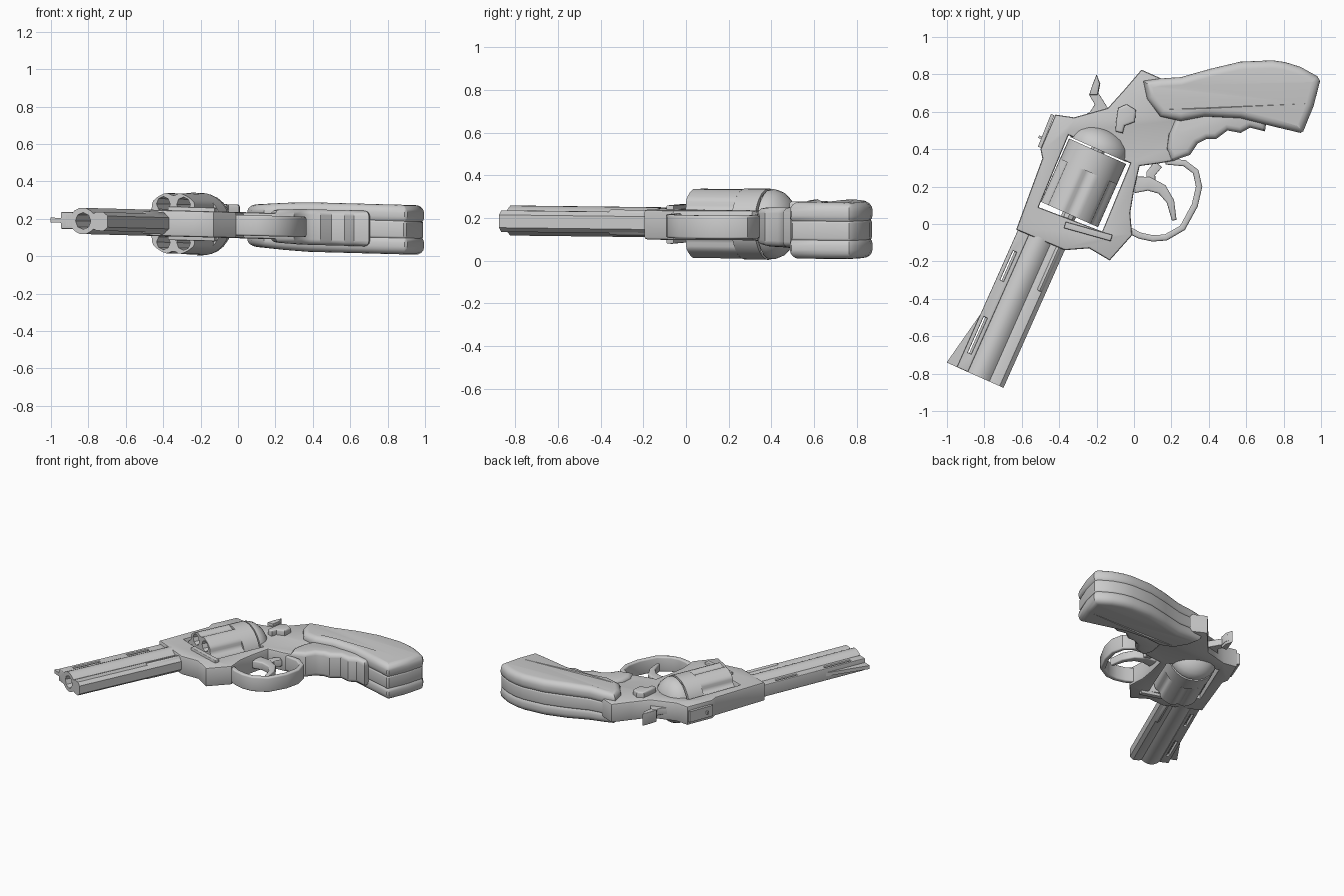
import bpy, bmesh, math
from mathutils import Matrix, Vector

if "Cube" in bpy.data.objects:
    bpy.data.objects.remove(bpy.data.objects["Cube"])

# Barrel direction u, downward direction v (the gun lies on its side)
ANG = math.radians(66)
U = Vector((math.cos(ANG), math.sin(ANG), 0))
V = Vector((math.sin(ANG), -math.cos(ANG), 0))
MUZZLE = Vector((-.947, -.765, 0))


def uv(a, b):
    p = MUZZLE + U * a + V * b
    return (p.x, p.y)


def axial(origin):
    """Matrix taking local x,y,z to thickness, down, along the barrel."""
    m = Matrix((Vector((0, 0, 1)), V, U)).transposed().to_4x4()
    m.translation = origin
    return m


def plate(name, loops, depth, bevel=0.0, matrix=None, z=0.0, res=2, taper=None):
    """Filled outline (extra loops are holes) extruded with rounded edges."""
    cu = bpy.data.curves.new(name, 'CURVE')
    cu.dimensions, cu.fill_mode = '2D', 'BOTH'
    cu.extrude, cu.bevel_depth = depth / 2 - bevel, bevel
    cu.offset, cu.bevel_resolution = -bevel, res
    for loop in loops:
        s = cu.splines.new('POLY')
        s.points.add(len(loop) - 1)
        for p, co in zip(s.points, loop):
            p.co = (co[0], co[1], 0, 1)
        s.use_cyclic_u = True
    tmp = bpy.data.objects.new(name + "_outline", cu)
    bpy.context.collection.objects.link(tmp)
    deps = bpy.context.evaluated_depsgraph_get()
    me = bpy.data.meshes.new_from_object(tmp.evaluated_get(deps))
    bpy.data.objects.remove(tmp)
    bm = bmesh.new()
    bm.from_mesh(me)
    bmesh.ops.remove_doubles(bm, verts=bm.verts, dist=1e-4)
    bmesh.ops.recalc_face_normals(bm, faces=bm.faces)
    for vert in bm.verts:
        vert.co.z += z
        if taper:
            vert.co.z *= taper(vert.co.x)
    bm.transform(matrix or Matrix())
    bm.to_mesh(me)
    bm.free()
    ob = bpy.data.objects.new(name, me)
    bpy.context.collection.objects.link(ob)
    return ob


def band(path, w0, w1=None):
    """Outline of a strip following a path, width w0 to w1."""
    w1 = w1 or w0
    pts = [Vector(p) for p in path]
    left, right = [], []
    for i, p in enumerate(pts):
        t = (pts[min(i + 1, len(pts) - 1)] - pts[max(i - 1, 0)]).normalized()
        w = (w0 + (w1 - w0) * i / (len(pts) - 1)) / 2
        n = Vector((-t.y, t.x)) * w
        left.append(p + n)
        right.append(p - n)
    return left + right[::-1]


def ring(r, n, c=(0, 0), ry=None, start=0.0):
    return [(c[0] + r * math.cos(start + i * math.tau / n),
             c[1] + (ry or r) * math.sin(start + i * math.tau / n)) for i in range(n)]


def lathe(name, prof, origin, n=24):
    """Revolve (radius, height) pairs around the barrel direction."""
    bm = bmesh.new()
    rows = [[bm.verts.new((x, y, h)) for x, y in ring(r, n)] for r, h in prof]
    for a, b in zip(rows, rows[1:]):
        for i in range(n):
            bm.faces.new((a[i], a[(i + 1) % n], b[(i + 1) % n], b[i]))
    bm.faces.new(rows[0][::-1])
    bm.faces.new(rows[-1])
    bm.transform(axial(origin))
    me = bpy.data.meshes.new(name)
    bm.to_mesh(me)
    bm.free()
    bpy.context.collection.objects.link(bpy.data.objects.new(name, me))


# Frame with the cylinder window
frame = [(-.63, -.03), (-.49, .35), (-.50, .40), (-.42, .585), (-.32, .57), (-.14, .62),
         (-.05, .72), (.04, .825), (.13, .785), (.27, .72), (.27, .55), (.19, .48),
         (.18, .40), (.22, .34), (.14, .325), (.03, .31), (.0, .18), (-.02, .06),
         (-.01, -.06), (-.13, -.195), (-.24, -.13), (-.37, -.14)]
window = [(-.35, .475), (-.02, .325), (-.17, -.04), (-.51, .09)]
plate("frame", [frame, window], .14, .012, res=1)
plate("crane", [band([(-.37, -.005), (-.12, -.075)], .035)], .18, .006)

# Barrel: mirrored cross-section with bore, slotted rib, sight, ejector rod
half = [(.03, .03), (.03, .055), (.055, .08), (.07, .11), (.07, .145), (.055, .175),
        (.042, .19), (.05, .21), (.05, .25), (.03, .273)]
section = half + [(-x, y) for x, y in half[::-1]]
plate("barrel", [section, ring(.045, 8, (0, .13))], .82, 0, axial(MUZZLE + U * .41))
slots = [[uv(a, .022), uv(b, .022), uv(b, .042), uv(a, .042)] for a, b in ((.095, .305), (.52, .69))]
plate("barrel_rib", [[uv(0, 0), uv(.81, 0), uv(.81, .065), uv(0, .065)]] + slots, .09, .006)
plate("front_sight", [[uv(0, -.06), uv(.31, 0), uv(.31, .015), uv(0, .015)]], .026)
plate("ejector_rod", [ring(.06, 12, ry=.027)], .28, .008, axial(MUZZLE + U * .69 + V * .238))
plate("rear_sight_pin", [band([(-.51, .467), (-.45, .445)], .014)], .02)
plate("rear_sight", [band([(-.505, .41), (-.435, .585)], .02)], .08)

# Cylinder: six chambers, fluted front part and plain rear part
CENTRE = Vector((-.27, .22, 0))
chambers = [ring(.04, 8, (.118 * math.sin(k * math.tau / 6), .118 * math.cos(k * math.tau / 6)))
            for k in range(6)]
fluted = []
for i in range(72):
    t = i * math.tau / 72
    r = .167 - .018 * max(0, math.cos(6 * t) - .3) / .7
    fluted.append((r * math.cos(t), r * math.sin(t)))
plate("cylinder_front", [fluted] + chambers, .25, 0, axial(CENTRE - U * .06))
plate("cylinder_rear", [ring(.167, 36)] + chambers, .12, 0, axial(CENTRE + U * .125))
plate("cylinder_axle", [ring(.04, 10)], .44, 0, axial(CENTRE))

# Recoil shield behind the cylinder
lathe("recoil_shield", [(.164, 0), (.164, .02), (.15, .055), (.115, .09), (.06, .115)],
      CENTRE + U * .195)

# Hammer and spur
plate("hammer", [[(-.20, .80), (-.18, .75), (-.19, .70), (-.14, .62), (-.12, .57), (-.30, .56),
                  (-.235, .60), (-.21, .64), (-.24, .69), (-.22, .74)]], .05, .004)
plate("hammer_spur", [[(-.20, .80), (-.183, .75), (-.195, .69), (-.24, .69), (-.22, .75)]], .09, .004)

# Cylinder latch on the upper side only
plate("cylinder_latch", [[(-.085, .62), (-.04, .64), (.01, .61), (.005, .545), (-.05, .525),
                          (-.06, .485), (-.10, .495), (-.095, .55)]], .07, .012, z=.075)

# Trigger guard and trigger
guard = [(-.03, -.03), (.03, -.062), (.10, -.077), (.17, -.072), (.26, -.02), (.325, .10),
         (.348, .20), (.33, .28), (.27, .325), (.17, .335)]
plate("trigger_guard", [band(guard, .034)], .11, .01)
plate("trigger", [band([(.0, .21), (.08, .215), (.15, .185), (.195, .12), (.215, .02)], .09, .025)],
      .06, .01)
plate("trigger_top", [band([(.13, .32), (.09, .27), (.09, .21)], .05)], .05, .006)

# Grip: front strap with finger grooves, centre strap, two mirrored panels
slim = lambda x: min(1.0, .8 + .6 * max(x, 0))
front = [(.27, .68), (.60, .66), (.71, .56), (.70, .495), (.62, .515), (.57, .487), (.50, .50),
         (.44, .455), (.39, .455), (.34, .43), (.30, .37), (.20, .335), (.175, .41), (.19, .49)]
plate("grip_front_strap", [front], .19, .03, taper=slim)
panel = [(.05, .765), (.07, .67), (.14, .575), (.25, .55), (.38, .575), (.57, .565), (.73, .525),
         (.89, .487), (.905, .495), (.96, .63), (.995, .765), (.98, .79), (.89, .84), (.81, .865),
         (.74, .875), (.57, .868), (.41, .83), (.25, .785), (.14, .778)]
plate("grip_centre_strap", [[(.5 + (x - .5) * .99, .7 + (y - .7) * .98) for x, y in panel]],
      .10, .015, taper=slim)
for side, s in (("left", 1), ("right", -1)):
    plate("grip_panel_" + side, [panel], .105, .042, z=.08 * s, res=3, taper=slim)

# Rest the gun on the ground with its slight tilt, then shade
for ob in bpy.context.scene.objects:
    for vert in ob.data.vertices:
        vert.co.z += .166 - .027 * vert.co.x
    ob.select_set(True)
    bpy.context.view_layer.objects.active = ob
bpy.ops.object.shade_smooth_by_angle(angle=math.radians(35))
